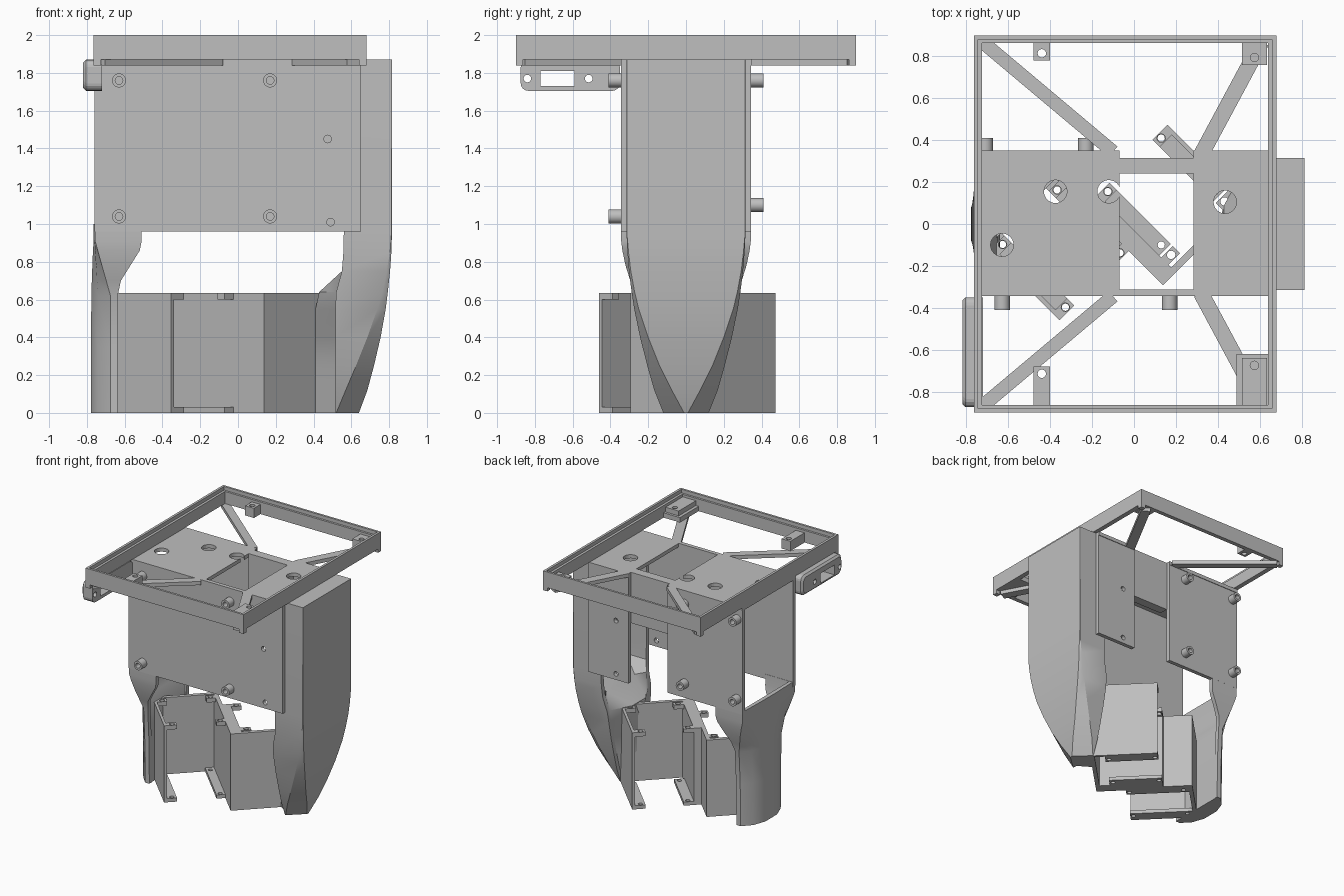
import bpy, bmesh, math
from mathutils import Vector, Matrix

cube = bpy.data.objects.get("Cube")
if cube:
    bpy.data.objects.remove(cube, do_unlink=True)

grey = bpy.data.materials.new("plain_grey")
grey.use_nodes = True
grey.diffuse_color = (0.52, 0.52, 0.52, 1)
grey.node_tree.nodes["Principled BSDF"].inputs["Base Color"].default_value = grey.diffuse_color


def finish(name, bm):
    bmesh.ops.recalc_face_normals(bm, faces=bm.faces)
    mesh = bpy.data.meshes.new(name)
    bm.to_mesh(mesh)
    bm.free()
    mesh.materials.append(grey)
    ob = bpy.data.objects.new(name, mesh)
    bpy.context.collection.objects.link(ob)
    return ob


def loft(name, rings):
    """Skin closed rings of equal point count and cap both ends."""
    bm = bmesh.new()
    vs = [[bm.verts.new(p) for p in ring] for ring in rings]
    for a, b in zip(vs, vs[1:]):
        for i in range(len(a)):
            j = (i + 1) % len(a)
            bm.faces.new((a[i], a[j], b[j], b[i]))
    bm.faces.new(vs[0])
    bm.faces.new(vs[-1])
    return finish(name, bm)


def mirrored_ring(half, z):
    return [(x, y, z) for x, y in half + [(x, -y) for x, y in reversed(half)]]


def prism(name, pts, z0, z1):
    return loft(name, [[(x, y, z) for x, y in pts] for z in (z0, z1)])


def box(name, x0, x1, y0, y1, z0, z1):
    return prism(name, [(x0, y0), (x1, y0), (x1, y1), (x0, y1)], z0, z1)


def diag(name, s0, s1, d0, d1, z0, z1):
    """Box turned 45 degrees: s = x + y, d = x - y."""
    return prism(name, [((s + d) / 2, (s - d) / 2) for s, d in
                        ((s0, d0), (s1, d0), (s1, d1), (s0, d1))], z0, z1)


def strip(name, a, b, width, z0, z1):
    a, b = Vector(a), Vector(b)
    n = (b - a).orthogonal().normalized() * width / 2
    return prism(name, [a + n, b + n, b - n, a - n], z0, z1)


def rod(name, centre, axis, r, length, sides=24):
    bm = bmesh.new()
    turn = Vector((0, 0, 1)).rotation_difference(Vector(axis)).to_matrix().to_4x4()
    bmesh.ops.create_cone(bm, cap_ends=True, segments=sides, radius1=r, radius2=r,
                          depth=length, matrix=Matrix.Translation(centre) @ turn)
    return finish(name, bm)


def cut(ob, cutter):
    m = ob.modifiers.new("cut", 'BOOLEAN')
    m.operation, m.object, m.solver = 'DIFFERENCE', cutter, 'EXACT'
    bpy.context.view_layer.objects.active = ob
    bpy.ops.object.modifier_apply(modifier=m.name)
    bpy.data.objects.remove(cutter, do_unlink=True)


def hole(ob, centre, axis, r, length=0.3):
    cut(ob, rod("cutter", centre, axis, r, length))


def smooth(ob, angle):
    bpy.ops.object.select_all(action='DESELECT')
    ob.select_set(True)
    bpy.context.view_layer.objects.active = ob
    bpy.ops.object.shade_smooth_by_angle(angle=math.radians(angle))


X, Y, Z = (1, 0, 0), (0, 1, 0), (0, 0, 1)
DECK0, DECK1 = 1.84, 1.87

# Display frame: open rectangle with a rebated inner edge and corner feet
frame = box("display_frame", -0.765, 0.68, -0.9, 0.9, DECK1, 2)
cut(frame, box("cutter", -0.725, 0.64, -0.865, 0.865, 1.5, 2.5))
cut(frame, box("cutter", -0.745, 0.66, -0.882, 0.882, 1.97, 2.5))
for sy in (-1, 1):
    for x0, x1 in ((-0.765, -0.725), (0.64, 0.68)):
        box("frame_foot", x0, x1, sy * 0.862, sy * 0.9, DECK0, DECK1)
    # Diagonal braces from the deck to the frame corners
    strip("left_brace", (0.61, sy * 0.87), (0.32, sy * 0.33), 0.075, DECK0, DECK1)
    strip("right_brace", (-0.725, sy * 0.87), (-0.1, sy * 0.345), 0.065, DECK0, DECK1)
    # Screw tabs inside the frame
    for x, depth in ((-0.44, 0.1 if sy > 0 else 0.2), (0.575, 0.12 if sy > 0 else 0.24)):
        w = 0.04 if x < 0 else 0.06
        y_in = sy * (0.88 - depth)
        tab = box("screw_tab", x - w, x + w, y_in, sy * 0.88, 1.87, 1.95)
        hole(tab, (x, y_in + sy * 0.035, 1.95), Z, 0.02)
box("corner_block", 0.49, 0.65, -0.88, -0.62, 1.87, 1.91)

# Deck plates with round access holes above the bracket screws
deck_a = box("right_deck", -0.76, -0.07, -0.345, 0.35, DECK0, DECK1)
for x, y in ((-0.375, 0.155), (-0.12, 0.155), (-0.63, -0.1)):
    hole(deck_a, (x, y, DECK1), Z, 0.055)
deck_b = box("left_deck", 0.285, 0.65, -0.345, 0.35, DECK0, DECK1)
hole(deck_b, (0.435, 0.105, DECK1), Z, 0.055)

# Upright panels of the body
front = box("front_panel", -0.76, 0.65, -0.345, -0.312, 0.96, DECK1)
for x, z in ((0.475, 1.45), (0.49, 1.01)):
    hole(front, (x, -0.33, z), Y, 0.02)
box("back_right_panel", -0.76, -0.07, 0.312, 0.345, 0.98, DECK1)
back_b = box("back_left_panel", 0.285, 0.65, 0.312, 0.345, 0.96, DECK1)
for z in (1.01, 1.45):
    hole(back_b, (0.4, 0.33, z), Y, 0.02)
box("back_cross_wall", -0.07, 0.29, 0.24, 0.315, 1.45, DECK1)

# Screw bosses on the front and back panels
for y, xs, zs in ((-0.375, (-0.63, 0.17), (1.04, 1.76)), (0.375, (-0.71, -0.23), (1.10, 1.76))):
    for x in xs:
        for z in zs:
            boss = rod("screw_boss", (x, y, z), Y, 0.037, 0.07)
            hole(boss, (x, y * 1.08, z), Y, 0.02, 0.08)
            smooth(boss, 40)

# Left leg: hollow box that narrows to a solid wedge at the foot
rings = []
for z, x_cav, x_in, xc, x1, yh, yo in (
        (0, .41, .515, .52, .64, .12, .01), (.12, .41, .515, .57, .685, .168, .075),
        (.25, .41, .515, .625, .72, .205, .14), (.4, .41, .515, .685, .755, .243, .20),
        (.55, .41, .515, .738, .782, .274, .25), (.64, .43, .52, .765, .793, .288, .272),
        (.75, .60, .55, .787, .805, .302, .292), (.85, .74, .558, .805, .812, .31, .304),
        (.95, .78, .56, .812, .815, .315, .313), (1.83, .78, .56, .812, .815, .315, .313),
        (1.831, .565, .56, .812, .815, .315, .313), (DECK1, .565, .56, .812, .815, .315, .313)):
    k = min(1, max(0, (z - 0.55) / 0.3))
    inner = yh - 0.035
    rings.append(mirrored_ring([(x_cav, -0.02 * (1 - k) - inner * k), (x_in, -inner),
                                (x_in, -yh), (xc, -yh), (x1, -yo)], z))
smooth(loft("left_leg", rings), 30)

# Right leg: column that opens upward into a flared channel
rings = []
for z, x_in, x_cav, yh, xo in ((0, -.637, -.64, .25, -.775), (.35, -.637, -.642, .255, -.775),
                               (.62, -.637, -.65, .27, -.772), (.70, -.62, -.69, .295, -.77),
                               (.78, -.57, -.72, .32, -.767), (.86, -.52, -.727, .337, -.764),
                               (.91, -.51, -.73, .343, -.76), (1.0, -.51, -.73, .345, -.76)):
    k = min(1, max(0, (z - 0.62) / 0.29))
    xs = -0.675 * (1 - k) - 0.757 * k
    rings.append(mirrored_ring([(x_cav, -yh + .035), (x_in, -yh + .035), (x_in, -yh), (xs, -yh),
                                ((xs + xo * 2) / 3, -yh * 0.72), (xo - .004, -yh * 0.3)], z))
smooth(loft("right_leg", rings), 30)

# Two channel brackets turned 45 degrees, joined along a middle wall
TOP = 0.635
diag("front_bracket_arm", -0.815, -0.785, -0.635, 0.105, 0, TOP)
diag("front_bracket_back", -0.815, -0.11, -0.635, -0.59, 0, TOP)
diag("front_bracket_inner_arm", -0.155, -0.11, -0.635, 0.43, 0, TOP)
diag("middle_wall", -0.155, -0.03, -0.315, 0.43, 0, TOP)
diag("back_bracket_back", -0.155, 0.635, 0.385, 0.43, 0, TOP)
diag("back_bracket_arm", 0.605, 0.635, -0.315, 0.43, 0, TOP)

# Flanges and corner tabs with screw holes along the open edges of the brackets
for s0, s1, sh, d0, d1, holes in (
        (-0.79, -0.675, -0.725, -0.6, 0.105, (-0.53, 0.085 - 0.015)),
        (-0.25, -0.15, -0.205, -0.6, 0.105, (-0.53, 0.085 - 0.015)),
        (-0.04, 0.08, 0.03, -0.315, 0.27, (-0.28, 0.23)),
        (0.49, 0.61, 0.54, -0.315, 0.27, (-0.28, 0.23))):
    low = diag("lower_flange", s0, s1, d0, d1, 0, 0.03)
    for d in holes:
        hole(low, ((sh + d) / 2, (sh - d) / 2, 0), Z, 0.017)
    for d in (holes[0], 0.07 if s1 < -0.1 else 0.325):
        tab = diag("upper_tab", s0, s1, d - 0.035, d + 0.035, 0.6, TOP)
        hole(tab, ((sh + d) / 2, (sh - d) / 2, TOP), Z, 0.02)

# Socket holder on the right side under the frame
pts = []
for cy, cz, start in ((-0.39, 1.83, 0), (-0.835, 1.83, 90), (-0.835, 1.745, 180), (-0.39, 1.745, 270)):
    for i in range(5):
        a = math.radians(start + i * 22.5)
        pts.append((cy + 0.04 * math.cos(a), cz + 0.04 * math.sin(a)))
mid = Vector((-0.61, 1.787))
inset = [(y - math.copysign(0.015, y - mid.x), z - math.copysign(0.015, z - mid.y)) for y, z in pts]
holder = loft("socket_holder", [[(x, y, z) for y, z in ring] for x, ring in
                                ((-0.82, inset), (-0.805, pts), (-0.72, pts))])
cut(holder, box("cutter", -1, -0.5, -0.77, -0.59, 1.73, 1.81))
for y in (-0.84, -0.515):
    hole(holder, (-0.77, y, 1.77), X, 0.02)
